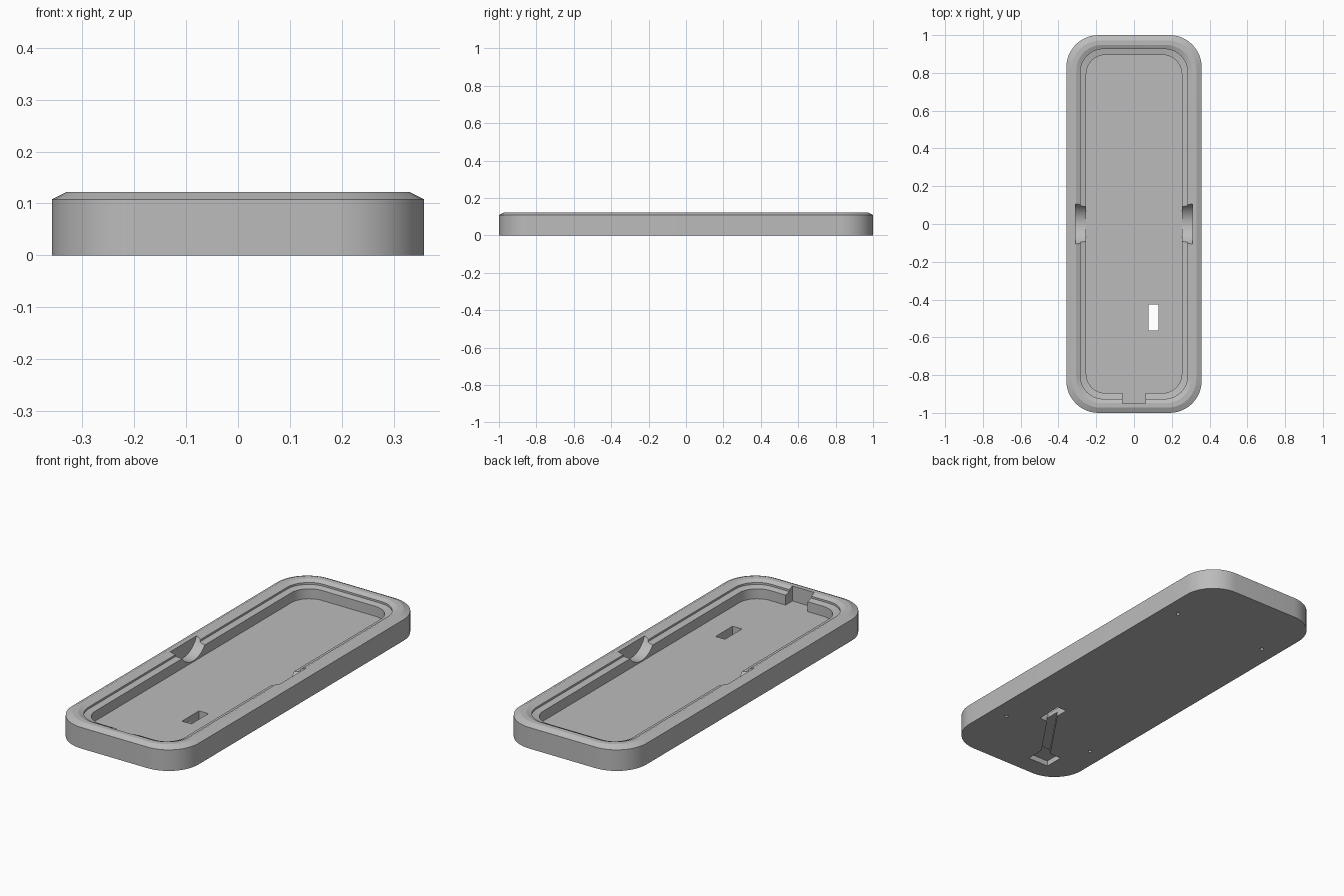
import bpy, bmesh, math
from mathutils import Matrix, Vector

old = bpy.data.objects.get("Cube")
if old:
    bpy.data.objects.remove(old, do_unlink=True)

HALF_X, HALF_Y, RADIUS = 0.358, 1.0, 0.17
FLOOR = 0.045
CORNER_STEPS = 12

grey = bpy.data.materials.new("plain grey")
grey.use_nodes = True
grey.diffuse_color = (0.5, 0.5, 0.5, 1)
grey.node_tree.nodes["Principled BSDF"].inputs["Base Color"].default_value = (0.5, 0.5, 0.5, 1)


def make_object(name, bm):
    bmesh.ops.recalc_face_normals(bm, faces=bm.faces)
    mesh = bpy.data.meshes.new(name)
    bm.to_mesh(mesh)
    bm.free()
    obj = bpy.data.objects.new(name, mesh)
    bpy.context.collection.objects.link(obj)
    mesh.materials.append(grey)
    return obj


def rounded_loop(bm, inset, z):
    """Rounded rectangle of vertices, inset from the outer outline."""
    r = RADIUS - inset * 0.65
    cx, cy = HALF_X - inset - r, HALF_Y - inset - r
    verts = []
    for quarter, (sx, sy) in enumerate([(1, 1), (-1, 1), (-1, -1), (1, -1)]):
        for i in range(CORNER_STEPS + 1):
            a = math.pi / 2 * (quarter + i / CORNER_STEPS)
            verts.append(bm.verts.new((sx * cx + r * math.cos(a), sy * cy + r * math.sin(a), z)))
    return verts


# Tray body: (inset, height) profile swept round the rounded outline
profile = [(0, 0), (0, 0.108), (0.028, 0.122), (0.052, 0.122), (0.074, 0.112),
           (0.074, 0.102), (0.105, 0.096), (0.105, FLOOR)]
bm = bmesh.new()
loops = [rounded_loop(bm, d, z) for d, z in profile]
for low, high in zip(loops, loops[1:]):
    for i in range(len(low)):
        j = (i + 1) % len(low)
        bm.faces.new((low[i], low[j], high[j], high[i]))
bm.faces.new(loops[0])
bm.faces.new(loops[-1])
tray = make_object("tray", bm)

cutters = []


def box_cutter(name, centre, size, angle=0):
    bm = bmesh.new()
    m = Matrix.Translation(centre) @ Matrix.Rotation(angle, 4, 'Z') @ Matrix.Diagonal((*size, 1))
    bmesh.ops.create_cube(bm, size=1, matrix=m)
    cutters.append(make_object(name, bm))


def cylinder_cutter(name, centre, radius, depth, segments, along_x=False):
    bm = bmesh.new()
    m = Matrix.Translation(centre)
    if along_x:
        m = m @ Matrix.Rotation(math.pi / 2, 4, 'Y')
    bmesh.ops.create_cone(bm, cap_ends=True, segments=segments, radius1=radius,
                          radius2=radius, depth=depth, matrix=m)
    cutters.append(make_object(name, bm))


# Slot through the floor and plug notch in the front wall
hole = Vector((0.104, -0.495, 0))
plug = Vector((-0.14, -0.85, 0))
box_cutter("floor_slot_cutter", hole, (0.053, 0.138, 0.2))
box_cutter("plug_notch_cutter", (0, -0.9, FLOOR + 0.1), (0.124, 0.1, 0.2))

# Cable channel and plug recess under the floor
run = plug - hole
middle = (plug + hole) / 2
box_cutter("cable_channel_cutter", middle, (run.length, 0.045, 0.044),
           math.atan2(run.y, run.x))
box_cutter("plug_recess_cutter", plug, (0.12, 0.1, 0.056))

# Finger scoops on both long sides, and pin holes under the corners
for side, sx in (("left", 1), ("right", -1)):
    cylinder_cutter(side + "_scoop_cutter", (sx * 0.255, 0, 0.165), 0.115, 0.11, 64, True)
    for end, sy in (("back", 1), ("front", -1)):
        cylinder_cutter(f"{end}_{side}_pin_hole_cutter", (sx * 0.268, sy * 0.656, 0),
                        0.009, 0.06, 16)

# Cut, bake the result and drop the cutters
for c in cutters:
    mod = tray.modifiers.new(c.name, 'BOOLEAN')
    mod.operation = 'DIFFERENCE'
    mod.solver = 'EXACT'
    mod.object = c
    c.hide_render = True
bpy.context.view_layer.update()
graph = bpy.context.evaluated_depsgraph_get()
baked = bpy.data.meshes.new_from_object(tray.evaluated_get(graph))
tray.modifiers.clear()
tray.data = baked
baked.materials.clear()
baked.materials.append(grey)
for p in baked.polygons:
    p.material_index = 0
for c in cutters:
    bpy.data.objects.remove(c, do_unlink=True)

bpy.ops.object.select_all(action='DESELECT')
tray.select_set(True)
bpy.context.view_layer.objects.active = tray
bpy.ops.object.shade_smooth_by_angle(angle=math.radians(20))
